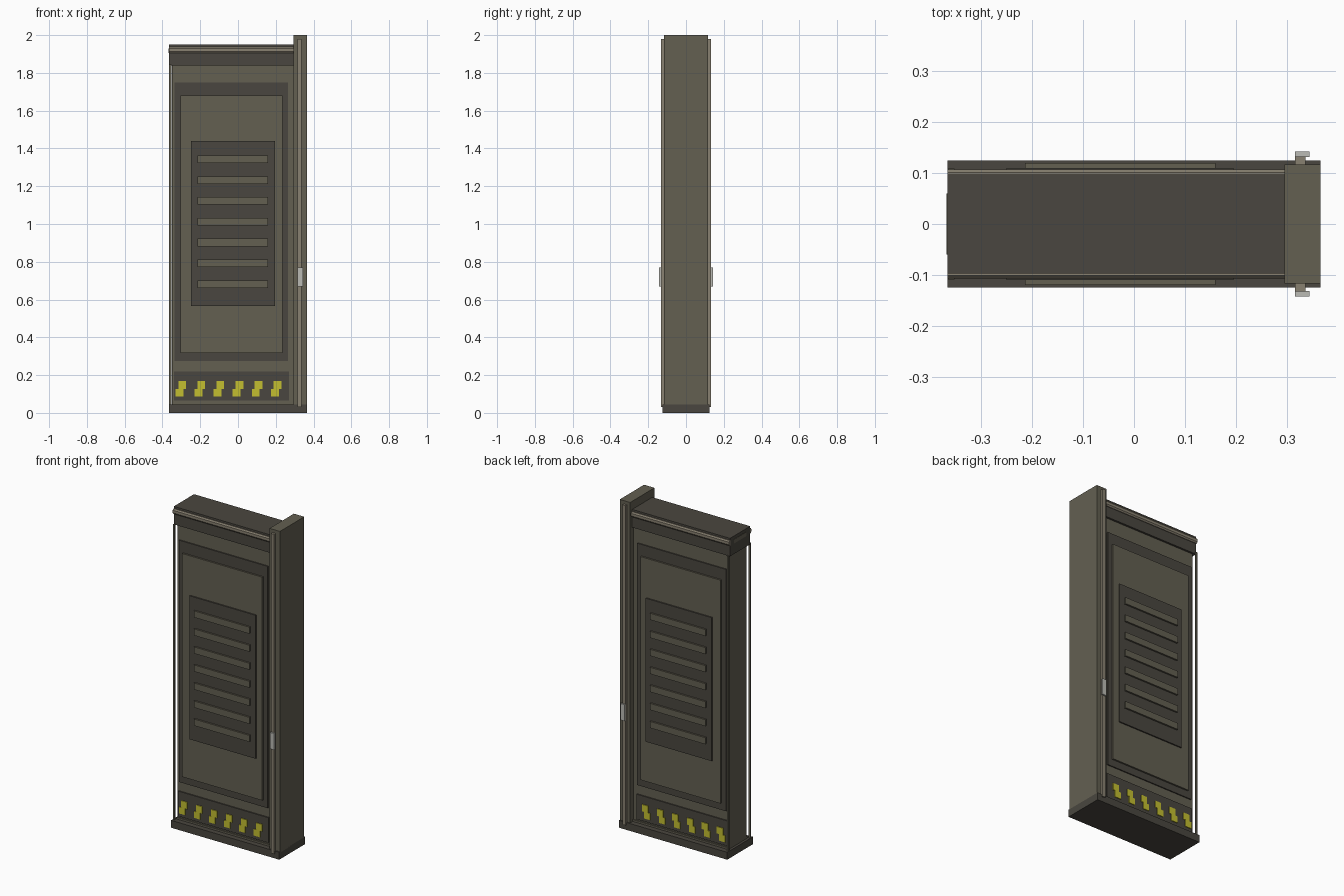
import bpy, bmesh

if "Cube" in bpy.data.objects:
    bpy.data.objects.remove(bpy.data.objects["Cube"])


def material(name, rgb):
    m = bpy.data.materials.new(name)
    m.diffuse_color = (*rgb, 1)
    m.use_nodes = True
    m.node_tree.nodes["Principled BSDF"].inputs["Base Color"].default_value = m.diffuse_color
    return m


BODY = material("olive_body", (0.125, 0.115, 0.083))
DARK = material("dark_panel", (0.068, 0.062, 0.050))
TRIM = material("light_trim", (0.25, 0.22, 0.165))
STEEL = material("steel", (0.50, 0.50, 0.46))
YELLOW = material("hazard_yellow", (0.55, 0.52, 0.03))


def boxes(name, mat, items, both=False):
    """One object from (x0, x1, y0, y1, z0, z1) boxes; both=True mirrors it to the back."""
    bm = bmesh.new()
    for x0, x1, y0, y1, z0, z1 in items:
        vs = bmesh.ops.create_cube(bm, size=1)["verts"]
        for v in vs:
            v.co = (x1 if v.co.x > 0 else x0, y1 if v.co.y > 0 else y0,
                    z1 if v.co.z > 0 else z0)
    return finish(name, mat, bm, both)


def prism(bm, outline, axis, a, b):
    """Extrude an outline: axis 'x' uses (y, z) points, axis 'y' uses (x, z) points."""
    at = (lambda p, t: (t, p[0], p[1])) if axis == "x" else (lambda p, t: (p[0], t, p[1]))
    face = bm.faces.new([bm.verts.new(at(p, a)) for p in outline])
    new = bmesh.ops.extrude_face_region(bm, geom=[face])["geom"]
    for v in new:
        if isinstance(v, bmesh.types.BMVert):
            v.co["xy".index(axis)] = b


def finish(name, mat, bm, both=False):
    bmesh.ops.recalc_face_normals(bm, faces=bm.faces)
    me = bpy.data.meshes.new(name)
    bm.to_mesh(me)
    bm.free()
    me.materials.append(mat)
    ob = bpy.data.objects.new(name, me)
    bpy.context.collection.objects.link(ob)
    if both:
        mod = ob.modifiers.new("front_and_back", "MIRROR")
        mod.use_axis = (False, True, False)
        mod.use_mirror_merge = False
    return ob


# Threshold, door slab and tall hinge post
boxes("threshold", DARK, [(-0.365, 0.365, -0.124, 0.124, 0, 0.045)])
boxes("door_slab", BODY, [(-0.35, 0.30, -0.085, 0.085, 0.04, 1.85)])
boxes("tall_post", BODY, [(0.295, 0.365, -0.117, 0.117, 0.04, 2.0)])

# Header with rounded rails and an inset end strip
boxes("header", DARK, [(-0.365, 0.295, -0.097, 0.097, 1.84, 1.95)])
bm = bmesh.new()
prism(bm, [(-0.094, 1.906), (-0.101, 1.906), (-0.107, 1.914), (-0.107, 1.93),
           (-0.101, 1.938), (-0.094, 1.938)], "x", -0.3655, 0.295)
finish("header_rail", TRIM, bm, True)
boxes("header_end_strip", BODY, [(-0.367, -0.36, -0.06, 0.06, 1.905, 1.93)])

# Free edge rods, standing just clear of the slab, and bottom rail
boxes("edge_rod", BODY, [(-0.364, -0.352, -0.109, -0.1, 0.04, 1.845)], True)
boxes("bottom_rail", BODY, [(-0.35, 0.295, -0.092, -0.08, 0.04, 0.056)], True)

# Stacked panels and louvre slats
boxes("panel_frame", DARK, [(-0.335, 0.265, -0.092, -0.08, 0.275, 1.75)], True)
boxes("inner_panel", BODY, [(-0.305, 0.235, -0.102, -0.08, 0.318, 1.68)], True)
boxes("vent_plate", DARK, [(-0.25, 0.195, -0.11, -0.09, 0.565, 1.44)], True)
boxes("vent_slats", BODY, [(-0.214, 0.16, -0.12, -0.10, z - 0.02, z + 0.02)
                           for z in (0.682 + 0.11 * i for i in range(7))], True)

# Kick plate with stepped hazard marks
boxes("kick_plate", DARK, [(-0.34, 0.27, -0.092, -0.08, 0.065, 0.218)], True)
bm = bmesh.new()
for i in range(6):
    x = -0.303 + 0.101 * i
    step = [(-0.028, -0.04), (0.014, -0.04), (0.014, 0), (0.028, 0),
            (0.028, 0.042), (-0.013, 0.042), (-0.013, 0), (-0.028, 0)]
    prism(bm, [(x + a, 0.126 + b) for a, b in step], "y", -0.097, -0.088)
finish("hazard_marks", YELLOW, bm, True)

# Post trim and handle
boxes("post_trim", TRIM, [(0.315, 0.336, -0.132, -0.11, 0.03, 1.98)], True)
boxes("handle", STEEL, [(0.315, 0.344, -0.142, -0.131, 0.67, 0.77)], True)
